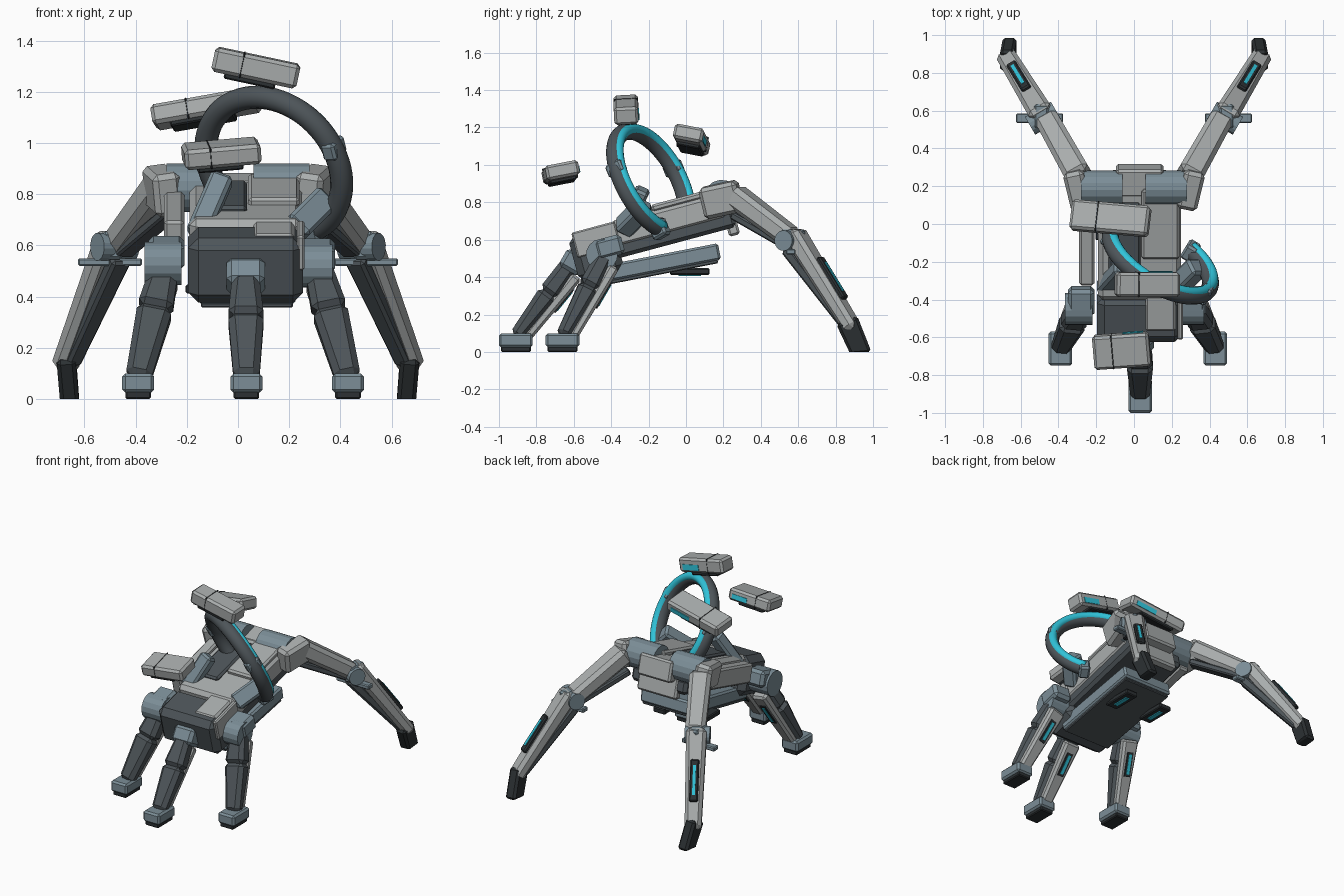
import bpy, bmesh, math
from mathutils import Vector, Matrix, Euler

if "Cube" in bpy.data.objects:
    bpy.data.objects.remove(bpy.data.objects["Cube"])


def material(name, rgb):
    m = bpy.data.materials.new(name)
    m.diffuse_color = (*rgb, 1)
    m.use_nodes = True
    m.node_tree.nodes["Principled BSDF"].inputs["Base Color"].default_value = m.diffuse_color
    return m


LIGHT = material("light_grey", (0.40, 0.42, 0.42))
BLUE = material("blue_grey", (0.20, 0.27, 0.31))
DARK = material("dark_grey", (0.075, 0.09, 0.10))
BLACK = material("near_black", (0.025, 0.03, 0.033))
CYAN = material("cyan_glow", (0.03, 0.55, 0.70))


def finish(name, bm, mat, smooth=False):
    bmesh.ops.recalc_face_normals(bm, faces=bm.faces)
    me = bpy.data.meshes.new(name)
    bm.to_mesh(me)
    bm.free()
    me.materials.append(mat)
    for p in me.polygons:
        p.use_smooth = smooth
    ob = bpy.data.objects.new(name, me)
    bpy.context.collection.objects.link(ob)
    return ob


def block(name, mat, size, mtx, bevel=0.012, taper=(1, 1), floor=False):
    """Chamfered box; taper scales the x and y of its local +z end."""
    bm = bmesh.new()
    bmesh.ops.create_cube(bm, size=1)
    for v in bm.verts:
        if v.co.z > 0:
            v.co.x *= taper[0]
            v.co.y *= taper[1]
        v.co = Vector(a * b for a, b in zip(v.co, size))
    if bevel:
        bmesh.ops.bevel(bm, geom=bm.edges[:], offset=bevel, segments=1, affect='EDGES')
    bm.transform(mtx)
    if floor:
        for v in bm.verts:
            v.co.z = max(v.co.z, 0)
    return finish(name, bm, mat)


def place(loc, rot=(0, 0, 0)):
    return Matrix.Translation(loc) @ Euler([math.radians(a) for a in rot]).to_matrix().to_4x4()


def along(p0, p1, side=(1, 0, 0)):
    """Frame at the middle of p0-p1: z along the limb, x near side."""
    p0, p1 = Vector(p0), Vector(p1)
    z = (p1 - p0).normalized()
    y = z.cross(Vector(side)).normalized()
    x = y.cross(z)
    m = Matrix((x, y, z)).transposed().to_4x4()
    return Matrix.Translation((p0 + p1) / 2) @ m, (p1 - p0).length


def beam(name, mat, p0, p1, w, d, side=(1, 0, 0), **kw):
    m, l = along(p0, p1, side)
    return block(name, mat, (w, d, l), m, **kw), m


def cylinder(name, mat, p0, p1, r, sides=16):
    m, l = along(p0, p1, (0, 0.3, 1))
    bm = bmesh.new()
    bmesh.ops.create_cone(bm, cap_ends=True, segments=sides, radius1=r, radius2=r, depth=l)
    bm.transform(m)
    return finish(name, bm, mat)


# Body: pitched hull, dark underside, nose and belly
P = 15
block("hull", LIGHT, (0.44, 0.62, 0.15), place((0.03, -0.09, 0.705), (P, 0, 0)), 0.025)
block("hull_underside", DARK, (0.42, 0.68, 0.10), place((0.03, -0.07, 0.63), (P, 0, 0)), 0.02)
block("hull_spine", DARK, (0.17, 0.40, 0.03), place((-0.05, -0.08, 0.79), (P, 0, 0)))
block("top_plate", LIGHT, (0.20, 0.38, 0.04), place((0.14, 0.0, 0.815), (P, 0, 0)))
block("nose", DARK, (0.45, 0.25, 0.26), place((0.03, -0.48, 0.525), (P, 0, 0)), 0.04)
block("nose_side_plate", LIGHT, (0.03, 0.24, 0.14), place((0.245, -0.48, 0.60), (P, 0, 0)), 0.008)
block("nose_top_plate", LIGHT, (0.16, 0.20, 0.03), place((0.14, -0.47, 0.655), (P, 0, 0)))
block("rear_cap", LIGHT, (0.25, 0.15, 0.14), place((0.03, 0.23, 0.80), (P, 0, 0)))
block("rear_panel", LIGHT, (0.30, 0.06, 0.16), place((0.03, 0.24, 0.70), (P, 0, 0)))
block("left_side_plate", LIGHT, (0.08, 0.52, 0.13), place((-0.25, -0.06, 0.70), (P, 0, 0)))
block("belly_box", BLUE, (0.38, 0.65, 0.09), place((0.035, -0.14, 0.475), (11, 0, 0)))
block("belly_plate", DARK, (0.36, 0.62, 0.03), place((0.035, -0.135, 0.43), (11, 0, 0)), 0.005)
for x in (-0.16, 0.12):
    block("belly_pod", BLACK, (0.09, 0.21, 0.035), place((x, 0.02, 0.43)), 0.006)
    block("belly_light", CYAN, (0.03, 0.12, 0.006), place((x, 0.02, 0.410)), 0)

# Rear legs, mirrored
for s in (-1, 1):
    def q(x, y, z):
        return (s * x, y, z)
    cylinder("rear_hip_drum", BLUE, q(0.06, 0.19, 0.825), q(0.28, 0.19, 0.825), 0.095)
    block("rear_hip_block", LIGHT, (0.11, 0.21, 0.17), place(q(0.295, 0.19, 0.815), (12, s * 8, -s * 12)), 0.02)
    side = Vector(q(0.86, -0.5, 0))
    beam("rear_thigh", LIGHT, q(0.29, 0.25, 0.845), q(0.47, 0.57, 0.605), 0.14, 0.12, side, bevel=0.025, taper=(0.9, 0.9))
    beam("rear_thigh_strut", DARK, q(0.26, 0.26, 0.73), q(0.45, 0.54, 0.57), 0.08, 0.04, side, bevel=0.008)
    k = Vector(q(0.49, 0.555, 0.595))
    cylinder("knee_drum", BLUE, k - side * 0.09, k + side * 0.07, 0.055)
    block("knee_block", BLUE, (0.08, 0.13, 0.11), place(q(0.49, 0.57, 0.60)))
    block("knee_bar", BLUE, (0.25, 0.05, 0.03), place(q(0.50, 0.56, 0.535)), 0.006)
    ob, m = beam("rear_shin", LIGHT, q(0.485, 0.575, 0.64), q(0.68, 0.895, 0.12), 0.13, 0.10, side, bevel=0.022, taper=(0.8, 0.8))
    beam("shin_inner", DARK, q(0.46, 0.545, 0.55), q(0.65, 0.855, 0.14), 0.085, 0.06, side, bevel=0.012, taper=(0.8, 0.8))
    # Light panel on the upper outer face of the shin
    up = m.to_3x3() @ Vector((0, 1, 0))
    f = 1 if up.z > 0 else -1
    block("shin_panel", BLACK, (0.055, 0.03, 0.27), m @ Matrix.Translation((0, f * 0.052, 0.02)), 0.008)
    block("shin_light", CYAN, (0.018, 0.008, 0.19), m @ Matrix.Translation((0, f * 0.067, 0.02)), 0)
    beam("rear_foot", BLACK, q(0.672, 0.86, 0.17), q(0.658, 0.935, -0.02), 0.075, 0.12, bevel=0.015, floor=True)

# Front legs: hip point, ankle point
FRONT = [((-0.28, -0.43, 0.53), (-0.39, -0.66, 0.08)),
         ((0.03, -0.62, 0.47), (0.033, -0.91, 0.08)),
         ((0.31, -0.43, 0.52), (0.43, -0.66, 0.08))]
for hip, ankle in FRONT:
    h, a = Vector(hip), Vector(ankle)
    mid = h.lerp(a, 0.4)
    back = Vector((0, 0.06, -0.035))
    beam("front_leg_upper", DARK, mid + (mid - h) * 0.02, h, 0.14, 0.11, bevel=0.025, taper=(0.75, 0.9))
    beam("front_leg_lower", DARK, mid - (mid - h) * 0.02, a, 0.14, 0.11, bevel=0.025, taper=(0.72, 0.7))
    ob, m = beam("front_leg_back_plate", LIGHT, h.lerp(a, 0.08) + back, a + back * 0.7, 0.115, 0.06, bevel=0.014, taper=(0.7, 0.8))
    f = 1 if (m.to_3x3() @ Vector((0, 1, 0))).y > 0 else -1
    block("front_leg_slot", BLACK, (0.045, 0.012, 0.16), m @ Matrix.Translation((0, f * 0.029, -0.08)), 0)
    block("front_leg_light", CYAN, (0.022, 0.008, 0.13), m @ Matrix.Translation((0, f * 0.034, -0.08)), 0)
    block("front_ankle", BLUE, (0.125, 0.18, 0.075), place((a.x, a.y, 0.062)), 0.012)
    block("front_foot", BLACK, (0.10, 0.16, 0.035), place((a.x, a.y, 0.0175)), 0.006)
    if abs(h.x) < 0.1:
        block("centre_hip", BLUE, (0.15, 0.13, 0.11), place((h.x, h.y + 0.02, 0.48), (-30, 0, 0)), 0.02)
    else:
        cylinder("side_hip_drum", BLUE, h + Vector((-0.085, -0.02, 0)), h + Vector((0.06, -0.02, 0)), 0.085)
        block("side_hip_block", BLUE, (0.14, 0.15, 0.11), place((h.x, h.y + 0.02, h.z + 0.04), (15, 0, 0)), 0.02)

# Open hoop with a glowing strip along its rear face
C = Vector((0.14, -0.19, 0.91))
N = Vector((0.466, 0.768, 0.44)).normalized()
E1 = Vector((N.y, -N.x, 0)).normalized()
E2 = N.cross(E1)
if E2.z < 0:
    E2.negate()


def hoop_point(deg, r=0.3):
    t = math.radians(deg)
    return C + (E1 * math.cos(t) + E2 * math.sin(t)) * r


def hoop(name, mat, offset, tube, start=-69, end=218, n=56, k=14):
    bm = bmesh.new()
    rows = []
    for i in range(n + 1):
        deg = start + (end - start) * i / n
        p = hoop_point(deg)
        out = (p - C).normalized()
        rows.append([bm.verts.new(p + N * (offset + tube * math.sin(2 * math.pi * j / k))
                     + out * tube * math.cos(2 * math.pi * j / k)) for j in range(k)])
    for r0, r1 in zip(rows, rows[1:]):
        for j in range(k):
            bm.faces.new((r0[j], r0[(j + 1) % k], r1[(j + 1) % k], r1[j]))
    bm.faces.new(rows[0])
    bm.faces.new(rows[-1])
    return finish(name, bm, mat, True)


hoop("hoop", DARK, 0, 0.045)
hoop("hoop_light", CYAN, 0.027, 0.028)
for deg in (15, 165):
    p = hoop_point(deg, 0.305)
    beam("hoop_clamp", BLUE, p - E2 * 0.035, p + E2 * 0.035, 0.06, 0.10, side=E1, bevel=0.01)
tip = hoop_point(-69)
beam("hoop_end_clamp", BLUE, tip - E1 * 0.03, tip + E1 * 0.04, 0.09, 0.10, side=N, bevel=0.012)

# Arms joining hoop and body
beam("left_arm", BLUE, (-0.16, -0.34, 0.64), (-0.06, -0.23, 0.87), 0.09, 0.08, bevel=0.014)
beam("right_arm", BLUE, (0.22, -0.34, 0.66), (0.34, -0.22, 0.78), 0.11, 0.10, side=(0.7, 0, -0.7), bevel=0.014)

# Floating pods: centre, size, rotation
PODS = [((0.07, -0.32, 1.295), (0.34, 0.13, 0.095), (3, 12, 0)),
        ((-0.125, 0.03, 1.135), (0.42, 0.16, 0.08), (-11, -10, -5)),
        ((-0.065, -0.67, 0.96), (0.30, 0.18, 0.08), (11, -5, 4))]
for loc, (w, d, t), rot in PODS:
    m = place(loc, rot)
    block("pod_shell", LIGHT, (w, d, t), m, 0.014)
    block("pod_seam", BLACK, (0.007, d + 0.002, t + 0.004), m @ Matrix.Translation((-w * 0.16, 0, 0)), 0.012 * 0.25)
    block("pod_underside", BLACK, (w * 0.6, d * 0.8, 0.03), m @ Matrix.Translation((-w * 0.04, 0, -t / 2 - 0.003)), 0.006)
    block("pod_light", CYAN, (w * 0.36, 0.008, t * 0.4), m @ Matrix.Translation((w * 0.22, d / 2, -t * 0.12)), 0)
